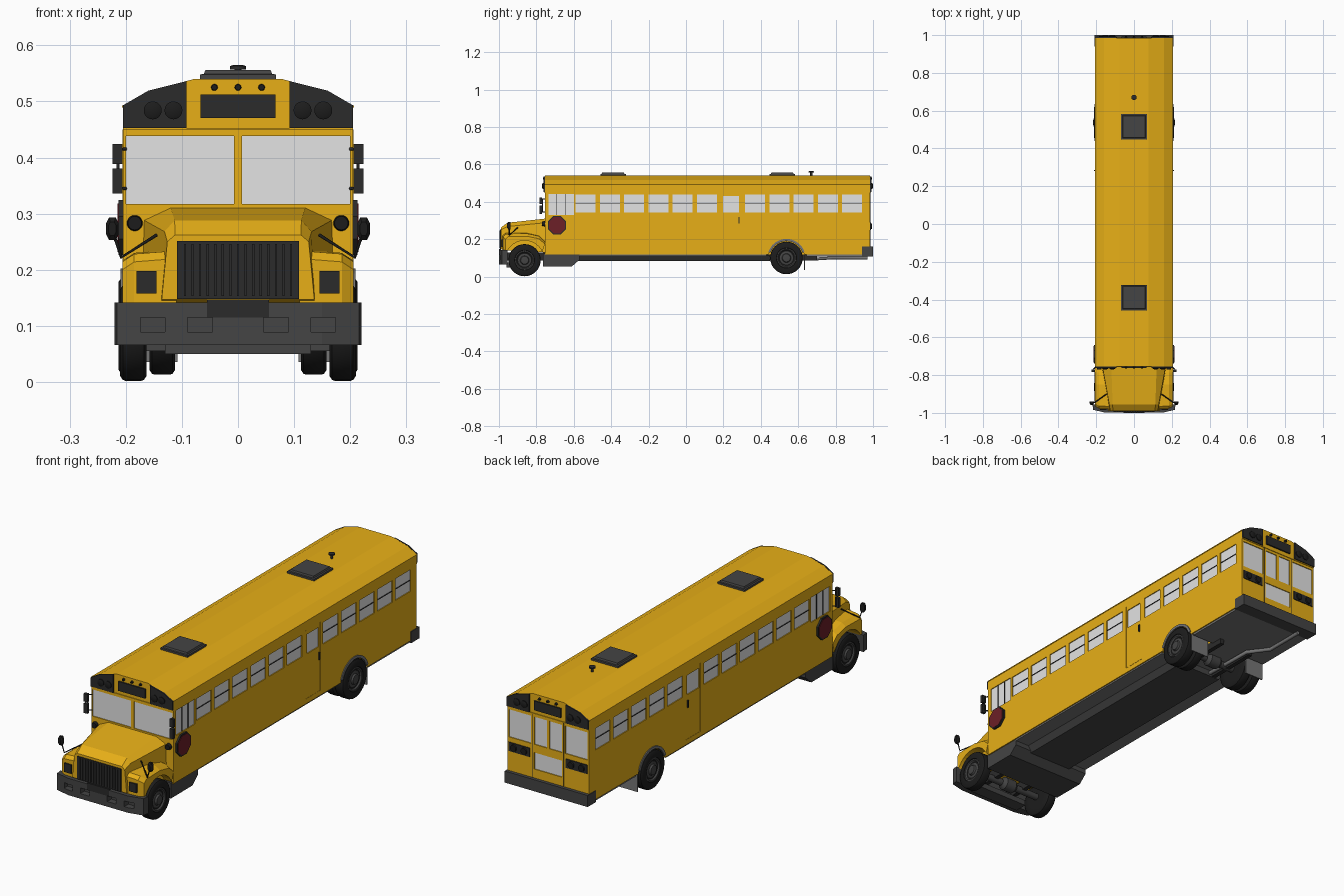
import bpy, bmesh, math
from mathutils import Vector

cube = bpy.data.objects.get("Cube")
if cube:
    bpy.data.objects.remove(cube, do_unlink=True)


def material(name, r, g, b):
    m = bpy.data.materials.new(name)
    m.use_nodes = True
    m.diffuse_color = (r, g, b, 1)
    m.node_tree.nodes["Principled BSDF"].inputs["Base Color"].default_value = (r, g, b, 1)
    return m


YELLOW = material("bus yellow", .84, .45, .009)
GLASS = material("pale glass", .77, .77, .77)
DARK = material("dark grey", .058, .058, .058)
BLACK = material("black trim", .024, .024, .024)
TYRE = material("tyre rubber", .012, .012, .012)
GREY = material("mid grey", .18, .18, .18)
RED = material("sign red", .15, .014, .02)


def finish(name, bm, mat, smooth=False):
    bmesh.ops.recalc_face_normals(bm, faces=bm.faces[:])
    me = bpy.data.meshes.new(name)
    bm.to_mesh(me)
    bm.free()
    me.materials.append(mat)
    ob = bpy.data.objects.new(name, me)
    bpy.context.collection.objects.link(ob)
    if smooth:
        bpy.ops.object.select_all(action='DESELECT')
        bpy.context.view_layer.objects.active = ob
        ob.select_set(True)
        bpy.ops.object.shade_smooth_by_angle(angle=math.radians(35))
    return ob


def loft(name, sections, mat, smooth=False):
    """Skin a row of matching closed sections and cap both ends."""
    bm = bmesh.new()
    rings = [[bm.verts.new(p) for p in s] for s in sections]
    n = len(rings[0])
    for a, b in zip(rings, rings[1:]):
        for i in range(n):
            j = (i + 1) % n
            bm.faces.new((a[i], a[j], b[j], b[i]))
    bm.faces.new(rings[0])
    bm.faces.new(rings[-1])
    return finish(name, bm, mat, smooth)


def place(axis, u, v, t):
    return {'x': (t, u, v), 'y': (u, t, v), 'z': (u, v, t)}[axis]


def prism(name, pts, axis, lo, hi, mat):
    return loft(name, [[place(axis, u, v, t) for u, v in pts] for t in (lo, hi)], mat)


def lathe(name, axis, cu, cv, rings, mat, n=20, turn=0):
    """Circles given as (position along axis, radius)."""
    ang = [math.tau * (i + turn) / n for i in range(n)]
    return loft(name, [[place(axis, cu + r * math.cos(a), cv + r * math.sin(a), t) for a in ang]
                       for t, r in rings], mat, n > 8)


def boxes(name, spans, mat):
    """Boxes given as (x0, x1, y0, y1, z0, z1), all in one object."""
    bm = bmesh.new()
    for x0, x1, y0, y1, z0, z1 in spans:
        vs = bmesh.ops.create_cube(bm, size=1)['verts']
        for v in vs:
            v.co = Vector(((x0 + x1) / 2 + v.co.x * abs(x1 - x0),
                           (y0 + y1) / 2 + v.co.y * abs(y1 - y0),
                           (z0 + z1) / 2 + v.co.z * abs(z1 - z0)))
    return finish(name, bm, mat)


def tube(name, pts, r, mat):
    cu = bpy.data.curves.new(name, 'CURVE')
    cu.dimensions = '3D'
    cu.bevel_depth, cu.bevel_resolution, cu.use_fill_caps = r, 1, True
    sp = cu.splines.new('POLY')
    sp.points.add(len(pts) - 1)
    for p, q in zip(sp.points, pts):
        p.co = (*q, 1)
    cu.materials.append(mat)
    ob = bpy.data.objects.new(name, cu)
    bpy.context.collection.objects.link(ob)


def cut(ob, cutter):
    mod = ob.modifiers.new("cut", 'BOOLEAN')
    mod.operation, mod.solver, mod.object = 'DIFFERENCE', 'EXACT', cutter
    bpy.ops.object.select_all(action='DESELECT')
    bpy.context.view_layer.objects.active = ob
    ob.select_set(True)
    bpy.ops.object.modifier_apply(modifier=mod.name)
    bpy.data.objects.remove(cutter, do_unlink=True)


def both(half):
    """Close a right-hand outline with its mirror image."""
    return half + [(-x, v) for x, v in reversed(half)]


W, FRONT, REAR = .205, -.755, .985
FW, RW = (-.863, .088), (.537, .1)      # front and rear wheel centres (y, z)

# Passenger body with wheel pockets
body = prism("body", both([(W, .118), (W, .492), (.16, .518), (.078, .54)]), 'y', FRONT, REAR, YELLOW)
for s in (1, -1):
    cut(body, lathe("wheel_pocket", 'x', *RW, [(s * .09, .097), (s * .25, .097)], YELLOW, 32))

# Window openings: side rows, windscreen, rear panes
side = [(-.735, -.6, .33, .443)]
for i in range(12):
    y = -.59 + i * .1295
    side.append((y + .012, y + .097, .342, .43) if i == 6 else (y, y + .107, .342, .44))
ends = [(FRONT, 1, s * .007, s * .2, .317, .438) for s in (1, -1)]
ends += [(REAR, -1, s * a, s * b, .312, .437) for s in (1, -1) for a, b in ((.085, .197), (.006, .068))]
ends.append((REAR, -1, -.07, .07, .2, .275))


def recess(a, b):
    return ([(s * (W - a), s * (W - b), *w) for s in (1, -1) for w in side]
            + [(x0, x1, y + d * a, y + d * b, z0, z1) for y, d, x0, x1, z0, z1 in ends])


cut(body, boxes("window_cutter", recess(.006, -.02), YELLOW))
boxes("window_glass", recess(.007, .004), GLASS)
bars = []
for s in (1, -1):
    xs = (s * (W - .004), s * (W - .001))
    bars += [(*xs, y0, y1, .39, .393) for y0, y1, z0, z1 in side[1:] if z1 > .435]
    bars += [(*xs, y - .0015, y + .0015, .33, .443) for y in (-.69, -.645)]
boxes("window_bars", bars, BLACK)

# Side doors, handles, drip rails, stop signs
for s in (1, -1):
    skin = (s * (W - .001), s * (W + .001))
    boxes("door_seam", [(*skin, y, y + .0015, .14, .45) for y in (.19, .295)]
          + [(*skin, .19, .295, .14, .1415)], YELLOW)
    boxes("door_handle", [(s * W, s * (W + .007), .281, .287, .285, .318)], BLACK)
    boxes("drip_rail", [(s * (W - .004), s * (W + .002), FRONT, REAR, .489, .493)], YELLOW)
    lathe("stop_sign_rim", 'x', -.69, .275, [(s * W, .053), (s * (W + .008), .053)], BLACK, 8, .5)
    lathe("stop_sign_face", 'x', -.69, .275, [(s * W, .047), (s * (W + .01), .047)], RED, 8, .5)

# Warning light panels and marker lamps at both ends
for y, d, end in ((FRONT, -1, "front"), (REAR, 1, "rear")):
    for s in (1, -1):
        prism(end + "_light_panel", [(s * x, z) for x, z in ((.092, .453), (W, .453), (W, .493),
              (.16, .519), (.092, .536))], 'y', y, y + d * .007, BLACK)
        for x in (.115, .152):
            lathe(end + "_warning_light", 'y', s * x, .484,
                  [(y, .016), (y + d * .011, .016), (y + d * .014, .01)], TYRE)
    boxes(end + "_sign_panel", [(-.067, .067, y, y + d * .007, .47, .512)], BLACK)
    for x in (-.042, 0, .042):
        lathe(end + "_marker_lamp", 'y', x, .525, [(y, .006), (y + d * .009, .005)], TYRE, 12)
    boxes(end + "_header_trim", [(-W, W, y, y + d * .003, .449, .453)], YELLOW)

# Rear lamps, rear door seams and rear bumper
for s in (1, -1):
    boxes("rear_lamp_plate", [(s * .09, s * .197, REAR, REAR + .004, .25, .29)], BLACK)
    for x in (.118, .17):
        lathe("rear_lamp", 'y', s * x, .27, [(REAR, .016), (REAR + .01, .014)], TYRE)
    lathe("cowl_lamp", 'y', s * .184, .283, [(FRONT, .014), (FRONT - .014, .012)], TYRE)
boxes("rear_door_seam", [(x - .001, x + .001, REAR, REAR + .001, .16, .45) for x in (-.077, 0.077)], BLACK)
boxes("rear_bumper", [(-.208, .208, .94, 1, .108, .16)], DARK)

# Roof hatches and vent
for y in (-.39, .515):
    loft("roof_hatch", [[(sx * a, y + sy * a, z) for sx, sy in ((1, 1), (-1, 1), (-1, -1), (1, -1))]
                        for a, z in ((.068, .535), (.068, .548), (.061, .549), (.058, .556))], DARK)
lathe("roof_vent", 'z', 0, .67, [(.535, .006), (.557, .006), (.557, .014), (.563, .014), (.565, .008)], BLACK)

# Hood, grille
loft("hood", [[(x, y, z) for x, z in both(h)] for y, h in (
    (-.99, [(.136, .147), (.126, .25), (.112, .262)]),
    (-.955, [(.139, .14), (.131, .268), (.113, .288)]),
    (FRONT, [(.172, .13), (.167, .288), (.12, .31)]))], YELLOW)
boxes("grille_panel", [(-.109, .109, -.994, -.98, .148, .251)], BLACK)
boxes("grille_slats", [(x * .0135 - .002, x * .0135 + .002, -.998, -.99, .153, .246)
                       for x in range(-7, 8)], BLACK)

# Front fenders with wheel arches, headlamps and mirrors
arch = [(FW[0] + .105 * math.cos(math.radians(a)), FW[1] + .105 * math.sin(math.radians(a)))
        for a in range(25, 156, 10)]
for s in (1, -1):
    loft("front_fender", [[(s * x, y, z) for y, z in [(f, .142), (f, t - .014), (f + .015, t),
          (-.85, t + .002), (-.785, t - .012), (FRONT, t - .04)] + arch]
          for x, t, f in ((.11, .234, -.982), (.185, .228, -.978), (.206, .214, -.965))], YELLOW)
    boxes("headlamp", [(s * .145, s * .181, -.986, -.97, .158, .198)], BLACK)
    tube("mirror_arm", [(s * .145, -.9, .262), (s * .208, -.945, .222), (s * .222, -.945, .265)], .003, TYRE)
    loft("hood_mirror", [[(s * (.224 + i * a), -.945 + k, .273 + j * a) for i, j in (
        (.011, .01), (.006, .02), (-.006, .02), (-.011, .01), (-.011, -.01), (-.006, -.02),
        (.006, -.02), (.011, -.01))] for k, a in ((-.012, .6), (-.005, 1), (.006, 1))], TYRE)
    boxes("door_mirror", [(s * .206, s * .224, -.783, -.77, z0, z1)
                          for z0, z1 in ((.336, .38), (.388, .424))], BLACK)
    tube("door_mirror_bracket", [(s * .2, FRONT, .415), (s * .214, -.768, .415),
                                 (s * .214, -.768, .345), (s * .2, FRONT, .345)], .003, BLACK)

# Front bumper with four openings and a plate
bumper = prism("front_bumper", both([(.22, -.955), (.216, -.984), (.15, -.999)]), 'z', .066, .142, DARK)
cut(bumper, boxes("opening_cutter", [(s * a, s * b, -1.1, -.97, .089, .115) for s in (1, -1)
                                     for a, b in ((.13, .174), (.045, .09))], DARK))
boxes("front_plate", [(-.055, .055, -1, -.99, .115, .147)], BLACK)
boxes("front_crossmember", [(-.13, .13, -.96, -.9, .05, .075)], DARK)


# Wheels: front singles, rear doubles
def wheel(name, s, x0, x1, c, r):
    h = .1 * (x1 - x0)
    lathe(name + "_tyre", 'x', *c, [(s * x, r * k) for x, k in (
        (x0, .6), (x0, .9), (x0 + h, .98), (x0 + 2 * h, 1), (x1 - 2 * h, 1), (x1 - h, .98),
        (x1, .9), (x1, .62), (x1 - .008, .58))], TYRE, 32)
    lathe(name + "_rim", 'x', *c, [(s * x, r * k) for x, k in (
        (x0 + .01, .6), (x1 - .002, .6), (x1 - .002, .53), (x1 - .009, .46), (x1 - .006, .28),
        (x1 + .002, .24), (x1 + .003, .12))], DARK, 24)


for s in (1, -1):
    wheel("front_wheel", s, .163, .21, FW, .086)
    wheel("rear_outer_wheel", s, .165, .213, RW, .087)
    wheel("rear_inner_wheel", s, .112, .158, RW, .087)
    ring = [(RW[0] + r * math.cos(a), RW[1] + r * math.sin(a)) for r, order in ((.09, 1), (.102, -1))
            for a in [math.radians(d) for d in range(18, 163, 12)][::order]]
    prism("rear_wheel_arch", ring, 'x', s * .198, s * .209, GREY)
    boxes("mud_flap", [(s * .108, s * .203, .632, .637, .036, .12)], GREY)

# Chassis
for c, name in ((FW, "front_axle"), (RW, "rear_axle")):
    lathe(name, 'x', *c, [(-.17, .015), (-.04, .016), (-.025, .03), (.025, .03), (.04, .016), (.17, .015)], DARK)
prism("step_box", [(-.765, .125), (-.765, .055), (-.61, .055), (-.57, .09), (-.57, .125)],
      'x', -.2, .2, DARK)
boxes("floor_pan", [(-.2, .2, -.575, .43, .111, .12), (-.089, .089, .43, .645, .111, .12),
                    (-.2, .2, .645, .95, .109, .12)], GREY)
prism("chassis_tub", both([(.13, .112), (.11, .084)]), 'y', -.58, .45, DARK)
boxes("frame_rails", [(s * .07, s * .09, -.96, .7, .086, .13) for s in (1, -1)], BLACK)
tube("exhaust_pipe", [(-.06, .45, .1), (-.06, .7, .095), (-.13, .78, .1), (-.13, .97, .1)], .009, GREY)
